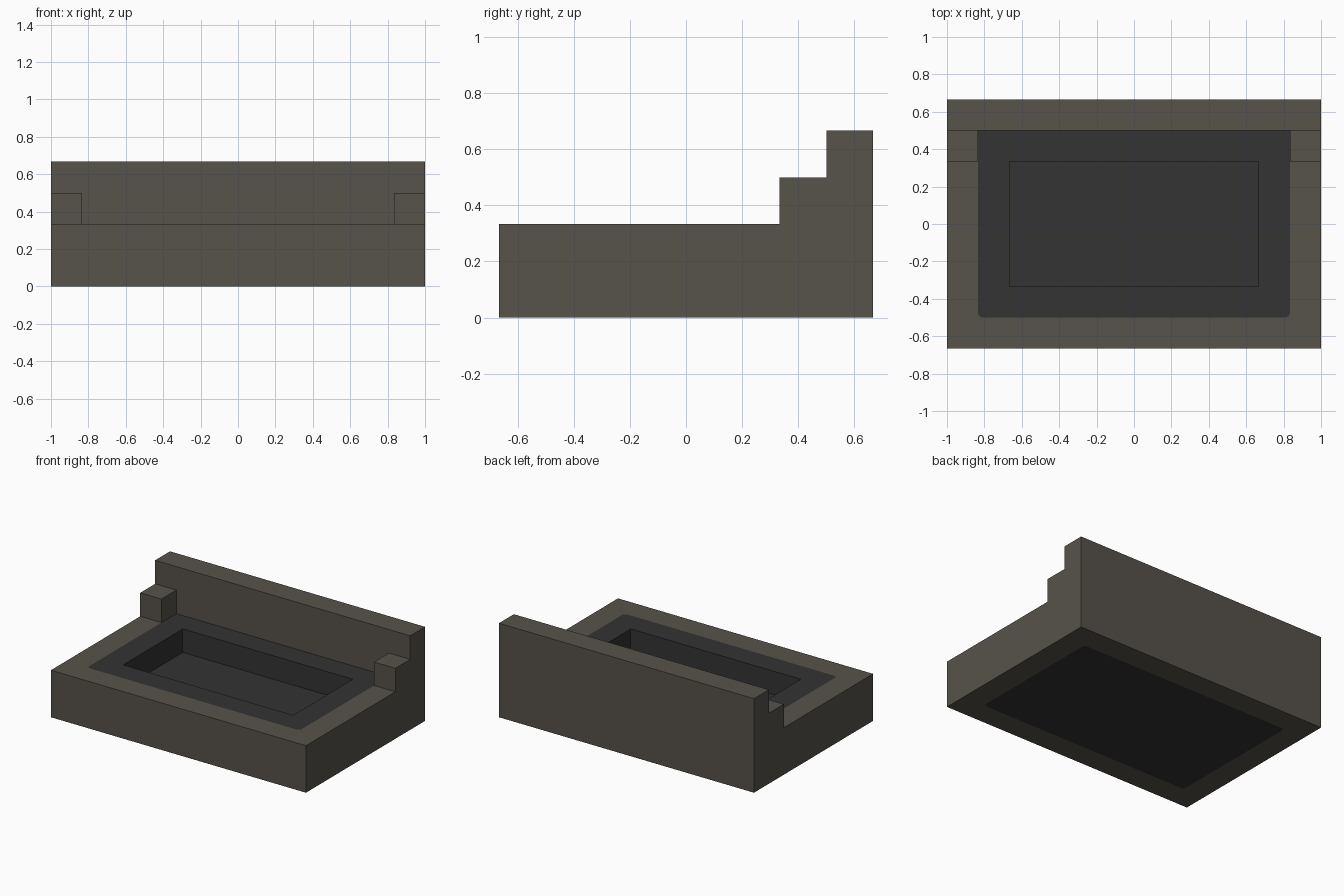
import bpy, bmesh, math

cube = bpy.data.objects.get("Cube")
if cube:
    bpy.data.objects.remove(cube, do_unlink=True)

U = 1 / 6                      # module: every size is a multiple of this
W, D, H = 6 * U, 4 * U, 2 * U  # half width, half depth, base height


def material(name, rgb):
    m = bpy.data.materials.new(name)
    m.use_nodes = True
    m.diffuse_color = (*rgb, 1)
    m.node_tree.nodes["Principled BSDF"].inputs["Base Color"].default_value = (*rgb, 1)
    return m


STONE = material("brown stone", (0.095, 0.085, 0.070))
DARK = material("dark slate", (0.033, 0.033, 0.033))


def poly(bm, pts, mat=0):
    f = bm.faces.new([bm.verts.new(p) for p in pts])
    f.material_index = mat


def ring(bm, outer, inner, z, mat=0):
    """Flat face between two outlines."""
    edges = []
    for loop in (outer, inner):
        vs = [bm.verts.new((x, y, z)) for x, y in loop]
        edges += [bm.edges.new((a, b)) for a, b in zip(vs, vs[1:] + vs[:1])]
    new = bmesh.ops.triangle_fill(bm, use_beauty=True, edges=edges, normal=(0, 0, 1))
    for f in new["geom"]:
        if isinstance(f, bmesh.types.BMFace):
            f.material_index = mat


def walls(bm, loop, z0, z1, mat=0):
    """Upright quads along a closed outline."""
    for (ax, ay), (bx, by) in zip(loop, loop[1:] + loop[:1]):
        poly(bm, [(ax, ay, z0), (bx, by, z0), (bx, by, z1), (ax, ay, z1)], mat)


def rect(x, y):
    return [(-x, -y), (x, -y), (x, y), (-x, y)]


def arc(sx, sy, start, x=5 * U, y=3 * U, r=0.025, n=4):
    """Rounded corner, counterclockwise."""
    return [(sx * (x - r) + r * math.cos(start + i * math.pi / 2 / n),
             sy * (y - r) + r * math.sin(start + i * math.pi / 2 / n)) for i in range(n + 1)]


def finish(bm, name, mats, flip=False):
    bmesh.ops.remove_doubles(bm, verts=bm.verts, dist=1e-4)
    bmesh.ops.recalc_face_normals(bm, faces=bm.faces)
    me = bpy.data.meshes.new(name)
    bm.to_mesh(me)
    bm.free()
    for m in mats:
        me.materials.append(m)
    ob = bpy.data.objects.new(name, me)
    bpy.context.collection.objects.link(ob)
    return ob


# Base with a rectangular pocket and dark inlaid areas on the top and underside
bm = bmesh.new()
front_arcs = arc(-1, -1, math.pi) + arc(1, -1, 1.5 * math.pi)
inlay = [(-5 * U, 2 * U)] + front_arcs + [(5 * U, 2 * U)]
pocket = rect(4 * U, 2 * U)
rim = [(-W, 2 * U), (-W, -D), (W, -D), (W, 2 * U)] + inlay[::-1]
poly(bm, [(x, y, H) for x, y in rim])
ring(bm, inlay + [(5 * U, 3 * U), (-5 * U, 3 * U)], pocket, H, 1)
walls(bm, pocket, U, H, 1)
poly(bm, [(x, y, U) for x, y in pocket], 1)
walls(bm, rect(W, D), 0, H)
panel = front_arcs + arc(1, 1, 0) + arc(-1, 1, math.pi / 2)
ring(bm, rect(W, D), panel, 0)
poly(bm, [(x, y, 0) for x, y in panel], 1)
finish(bm, "base", [STONE, DARK])


def open_box(name, x0, x1, y0, y1, z0, z1, skip_back=False):
    """Box without its hidden underside (and back, where it meets the wall)."""
    bm = bmesh.new()
    loop = [(x0, y0), (x1, y0), (x1, y1), (x0, y1)]
    walls(bm, loop, z0, z1)
    poly(bm, [(x, y, z1) for x, y in loop])
    if skip_back:
        bm.faces.ensure_lookup_table()
        bmesh.ops.delete(bm, geom=[bm.faces[2]], context="FACES")
    return finish(bm, name, [STONE])


# Tall back wall and the two stepped corner blocks in front of it
open_box("back_wall", -W, W, 3 * U, D, H, 4 * U)
open_box("left_corner_block", 5 * U, W, 2 * U, 3 * U, H, 3 * U, True)
open_box("right_corner_block", -W, -5 * U, 2 * U, 3 * U, H, 3 * U, True)
